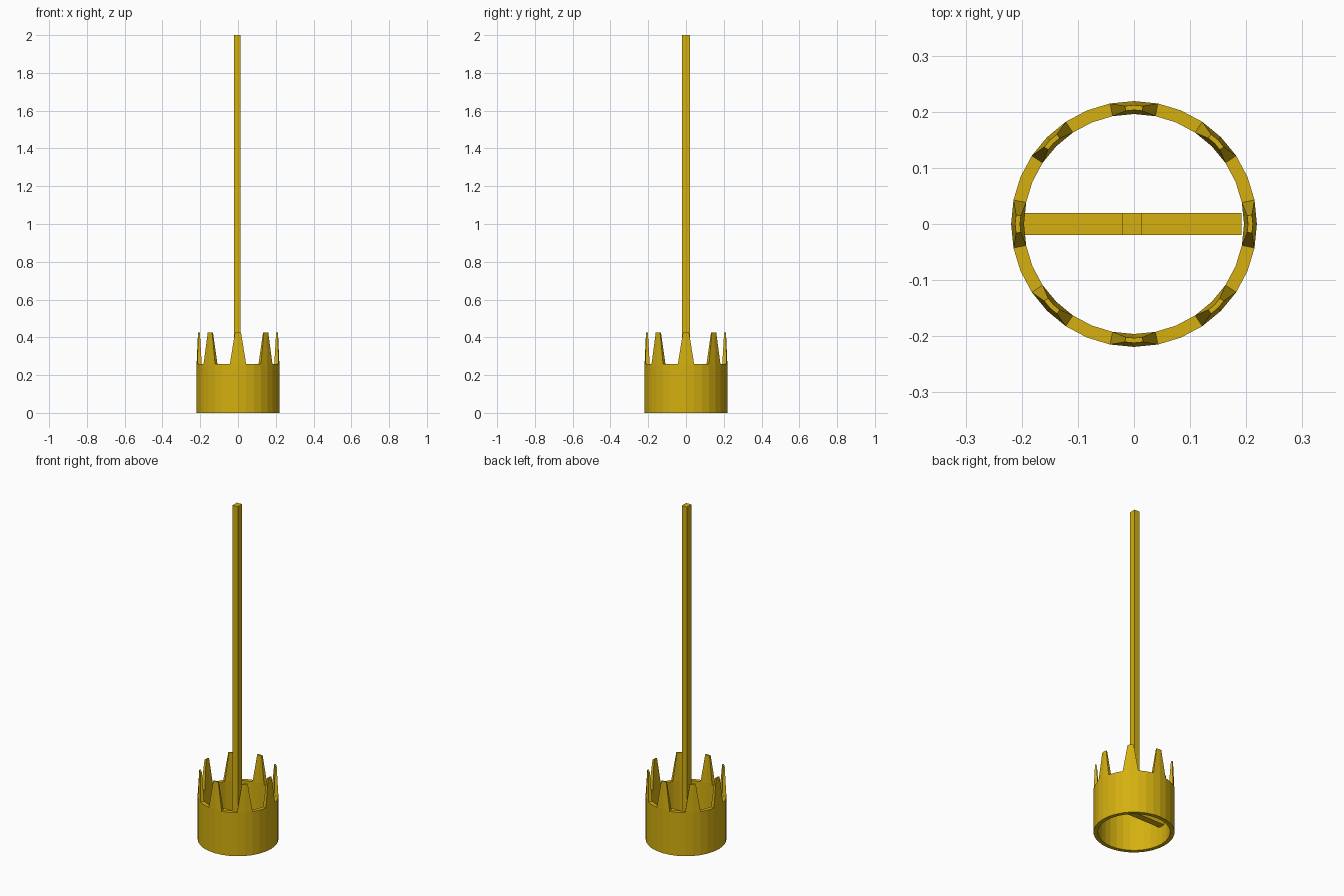
import bpy, bmesh, math
from mathutils import Vector

if "Cube" in bpy.data.objects:
    bpy.data.objects.remove(bpy.data.objects["Cube"])

gold = bpy.data.materials.new("gold")
gold.diffuse_color = (0.66, 0.43, 0.005, 1)
gold.use_nodes = True
gold.node_tree.nodes["Principled BSDF"].inputs["Base Color"].default_value = gold.diffuse_color

SEG, R_OUT, R_IN = 32, 0.219, 0.196
RIM_Z, TIP_Z, TAPER = 0.26, 0.425, 0.38


def finish(bm, name):
    bmesh.ops.recalc_face_normals(bm, faces=bm.faces)
    me = bpy.data.meshes.new(name)
    bm.to_mesh(me)
    bm.free()
    me.materials.append(gold)
    ob = bpy.data.objects.new(name, me)
    bpy.context.collection.objects.link(ob)
    return ob


def box(name, x, y, z):
    bm = bmesh.new()
    bmesh.ops.create_cube(bm, size=1)
    for v in bm.verts:
        v.co = Vector([lo if c < 0 else hi for c, (lo, hi) in zip(v.co, (x, y, z))])
    return finish(bm, name)


# open ring band: a rectangular section carried round the axis
bm = bmesh.new()
profile = [(R_IN, 0), (R_OUT, 0), (R_OUT, RIM_Z), (R_IN, RIM_Z)]
loops = []
for i in range(SEG):
    a = math.tau * i / SEG
    loops.append([bm.verts.new((r * math.cos(a), r * math.sin(a), z)) for r, z in profile])
rim = []
for i in range(SEG):
    p, q = loops[i], loops[(i + 1) % SEG]
    for j in range(4):
        k = (j + 1) % 4
        f = bm.faces.new((p[j], q[j], q[k], p[k]))
        if j == 2:
            rim.append(f)

# eight tapered prongs raised from pairs of rim faces
for t in range(8):
    a = math.tau * t / 8
    c = Vector((math.cos(a), math.sin(a), 0)) * (R_OUT + R_IN) / 2
    c.z = TIP_Z
    pair = [rim[4 * t - 1], rim[4 * t]]
    res = bmesh.ops.extrude_face_region(bm, geom=pair)
    for v in [g for g in res["geom"] if isinstance(g, bmesh.types.BMVert)]:
        v.co.z = TIP_Z
        v.co = c + (v.co - c) * TAPER
    bmesh.ops.delete(bm, geom=[f for f in pair if f.is_valid], context='FACES')
finish(bm, "pronged_ring")

# crossbar inside the ring and the tall square rod
box("crossbar", (-0.197, 0.192), (-0.02, 0.02), (0.11, 0.15))
box("rod", (-0.021, 0.013), (-0.02, 0.02), (0.13, 2.0))
